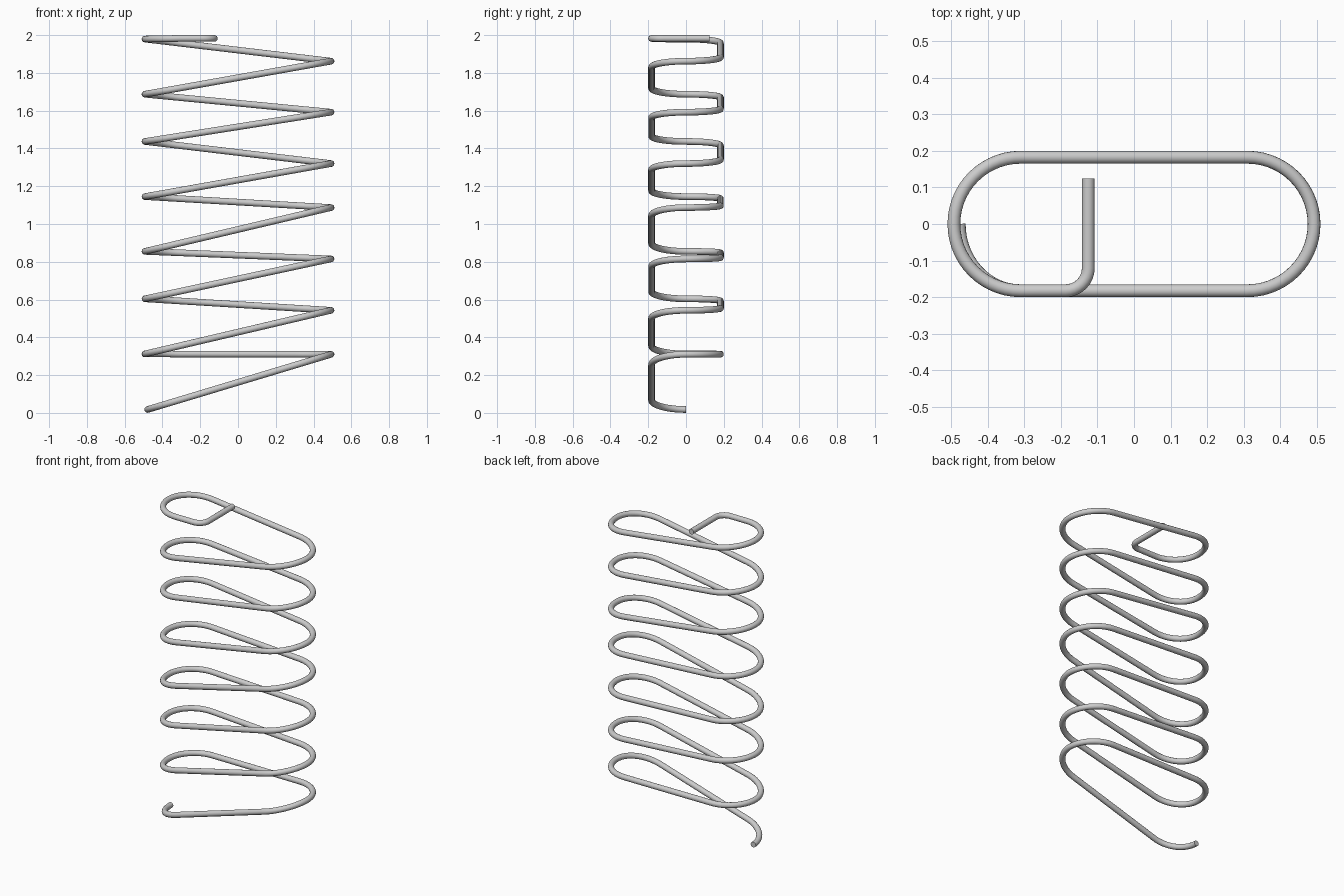
import bpy
from math import sin, cos, pi

if "Cube" in bpy.data.objects:
    bpy.data.objects.remove(bpy.data.objects["Cube"])

R = 0.0175            # wire radius
YC = 0.1825           # half depth of the wire centre line
XS, XE = 0.31, 0.4925 # end of the straight run, outermost x
ARC = 14              # steps per quarter bend

# centre line heights at each end of every turn
left_z = [0.018, 0.312, 0.604, 0.855, 1.145, 1.437, 1.687, 1.979]
right_z = [0.31, 0.543, 0.815, 1.087, 1.32, 1.592, 1.862]


def half_turn(side, z0, z1, x0=XE):
    """Half of the flat oval, from one end to the other; height follows x."""
    s = side  # -1: front, left to right; +1: back, right to left
    pts = []
    for i in range(ARC + 1):
        a = i / ARC * pi / 2
        pts.append((s * (XS + (x0 - XS) * cos(a)), s * YC * sin(a)))
    for i in range(1, 8):
        pts.append((s * XS * (1 - i / 4), s * YC))
    for i in range(ARC + 1):
        a = pi / 2 * (1 - i / ARC)
        pts.append((-s * (XS + (XE - XS) * cos(a)), s * YC * sin(a)))
    xa, xb = pts[0][0], pts[-1][0]
    return [(x, y, z0 + (z1 - z0) * (x - xa) / (xb - xa)) for x, y in pts]


# coils
path = []
for i, zr in enumerate(right_z):
    path += half_turn(-1, left_z[i], zr, 0.478 if i == 0 else XE)[:None if i == 99 else -1]
    path += half_turn(1, zr, left_z[i + 1])[:-1]

# top hook: quarter bend, short run, small bend inward, straight tail
Z0, Z1 = left_z[-1], 1.9825
for i in range(ARC + 1):
    a = i / ARC * pi / 2
    x = -XS - (XE - XS) * cos(a)
    path.append((x, -YC * sin(a), Z0 + (Z1 - Z0) * (x + XE) / (XE - XS)))
XT, RB = -0.125, 0.062
for i in range(9):
    a = i / 8 * pi / 2
    path.append((XT - RB + RB * sin(a), -YC + RB - RB * cos(a), Z1))
path.append((XT, 0.125, Z1))

# wire swept along the path
curve = bpy.data.curves.new("spring_wire", 'CURVE')
curve.dimensions = '3D'
curve.bevel_depth = R
curve.bevel_resolution = 6
curve.use_fill_caps = True
spline = curve.splines.new('POLY')
spline.points.add(len(path) - 1)
for p, co in zip(spline.points, path):
    p.co = (*co, 1)
wire = bpy.data.objects.new("spring_wire", curve)
bpy.context.collection.objects.link(wire)
bpy.context.view_layer.objects.active = wire
wire.select_set(True)
bpy.ops.object.convert(target='MESH')
bpy.ops.object.shade_smooth_by_angle()
